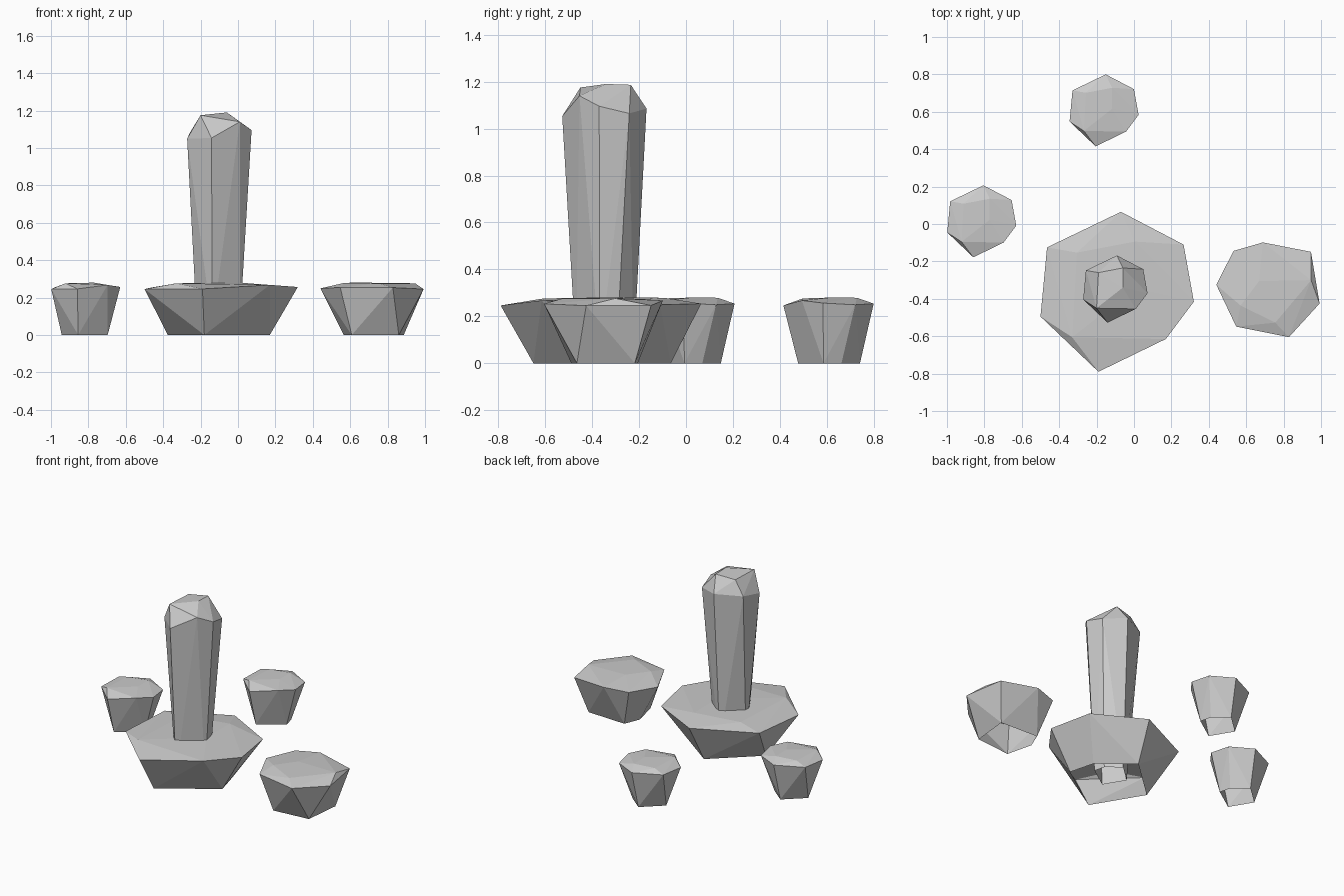
import bpy, bmesh, math

if "Cube" in bpy.data.objects:
    bpy.data.objects.remove(bpy.data.objects["Cube"])

# One low-poly rock of unit height: small base, wide uneven rim, small crown
BASE = [(0.02, 0.305), (0.235, 0.13), (0.28, -0.04), (-0.07, -0.28), (-0.265, 0.045)]
RIM = [(0.04, 0.435, 0.908), (0.375, 0.26, 0.89), (0.43, -0.045, 0.917),
       (0.28, -0.245, 0.956), (-0.08, -0.42, 0.88), (-0.39, -0.125, 0.877),
       (-0.355, 0.245, 0.905)]
CROWN = [(-0.22, -0.236, 0.987), (0.115, 0.026, 1.0), (0.115, 0.276, 0.997),
         (-0.195, 0.217, 0.985)]


def rock_mesh():
    bm = bmesh.new()
    for p in [(x, y, 0) for x, y in BASE] + RIM + CROWN:
        bm.verts.new(p)
    bmesh.ops.convex_hull(bm, input=bm.verts)
    # The underside is open
    under = [f for f in bm.faces if all(v.co.z < 1e-4 for v in f.verts)]
    bmesh.ops.delete(bm, geom=under, context='FACES')
    bmesh.ops.recalc_face_normals(bm, faces=bm.faces)
    if sum(f.normal.z * f.calc_area() for f in bm.faces) < 0:
        bmesh.ops.reverse_faces(bm, faces=bm.faces)
    mesh = bpy.data.meshes.new("rock")
    bm.to_mesh(mesh)
    bm.free()
    return mesh


# Every stone is the same rock, scaled and turned
mesh = rock_mesh()
STONES = [  # name, location, width scale, height, turn
    ("wide_base_rock", (-0.11, -0.37, 0), 1.0, 0.28, 0),
    ("tall_pillar_rock", (-0.108, -0.351, 0.05), 0.42, 1.14, 0),
    ("left_rock", (-0.823, 0.011, 0), 0.45, 0.28, 0),
    ("back_rock", (-0.169, 0.604, 0), 0.45, 0.28, 0),
    ("right_rock", (0.739, -0.337, 0), 0.655, 0.28, 143),
]
for name, loc, width, height, turn in STONES:
    ob = bpy.data.objects.new(name, mesh)
    bpy.context.collection.objects.link(ob)
    ob.location = loc
    ob.scale = (width, width, height)
    ob.rotation_euler.z = math.radians(turn)
